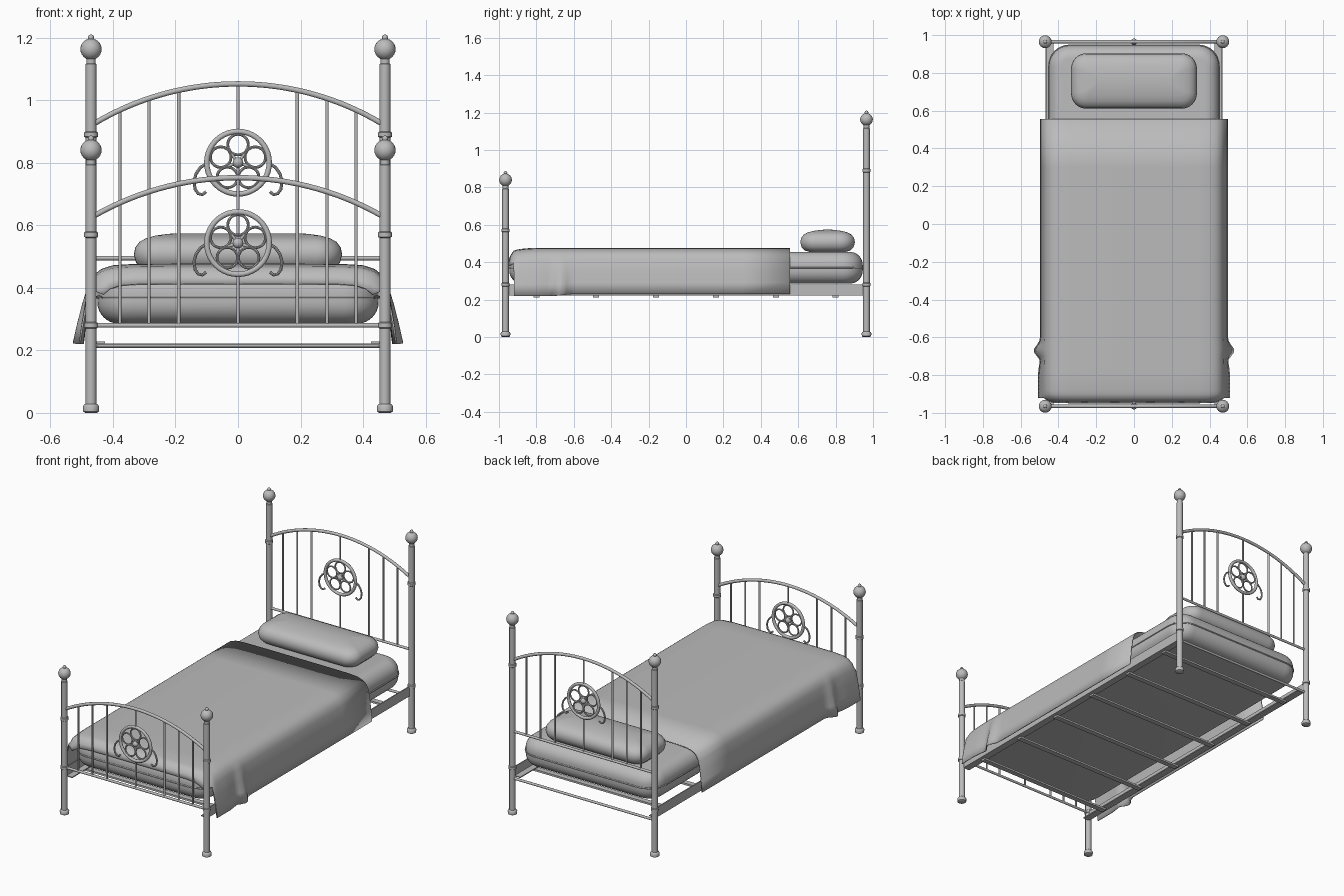
import bpy, bmesh, math
from mathutils import Vector

if "Cube" in bpy.data.objects:
    bpy.data.objects.remove(bpy.data.objects["Cube"])

grey = bpy.data.materials.new("plain grey")
grey.diffuse_color = (0.5, 0.5, 0.5, 1)
grey.use_nodes = True
grey.node_tree.nodes["Principled BSDF"].inputs["Base Color"].default_value = grey.diffuse_color


def finish(name, bm, angle=40):
    bmesh.ops.recalc_face_normals(bm, faces=bm.faces)
    me = bpy.data.meshes.new(name)
    bm.to_mesh(me)
    bm.free()
    ob = bpy.data.objects.new(name, me)
    bpy.context.collection.objects.link(ob)
    me.materials.append(grey)
    bpy.ops.object.select_all(action='DESELECT')
    ob.select_set(True)
    bpy.context.view_layer.objects.active = ob
    bpy.ops.object.shade_smooth_by_angle(angle=math.radians(angle))
    return ob


def loft(bm, rings, closed=True, caps=True):
    rows = [[bm.verts.new(p) for p in r] for r in rings]
    for a, b in zip(rows, rows[1:]):
        n = len(a)
        for i in range(n if closed else n - 1):
            j = (i + 1) % n
            bm.faces.new((a[i], a[j], b[j], b[i]))
    if caps:
        bm.faces.new(rows[0])
        bm.faces.new(rows[-1])
    return rows


def tube(bm, pts, r, sides=10, cyclic=False):
    pts = [Vector(p) for p in pts]
    n = len(pts)
    rings = []
    for i, p in enumerate(pts):
        if cyclic:
            t = pts[(i + 1) % n] - pts[i - 1]
        else:
            t = pts[min(i + 1, n - 1)] - pts[max(i - 1, 0)]
        t.normalize()
        u = Vector((0, 1, 0)) if abs(t.y) < 0.9 else Vector((0, 0, 1))
        v = t.cross(u).normalized()
        u = v.cross(t)
        rings.append([p + r * (math.cos(a) * u + math.sin(a) * v)
                      for a in (2 * math.pi * k / sides for k in range(sides))])
    if cyclic:
        rings.append(rings[0])
    loft(bm, rings, caps=not cyclic)
    if cyclic:
        bmesh.ops.remove_doubles(bm, verts=bm.verts, dist=1e-5)


def circle(cx, y, cz, r, n=40):
    return [(cx + r * math.cos(2 * math.pi * k / n), y, cz + r * math.sin(2 * math.pi * k / n))
            for k in range(n)]


def outline(hx, hy, r, z, cy=0, n=8):
    pts = []
    for q, (sx, sy) in enumerate(((1, 1), (-1, 1), (-1, -1), (1, -1))):
        for k in range(n + 1):
            a = math.pi / 2 * (q + k / n)
            pts.append((sx * (hx - r) + r * math.cos(a), cy + sy * (hy - r) + r * math.sin(a), z))
    return pts


def box(bm, lo, hi):
    loft(bm, [[(lo[0], lo[1], z), (hi[0], lo[1], z), (hi[0], hi[1], z), (lo[0], hi[1], z)]
              for z in (lo[2], hi[2])])


# Turned posts with foot, collars, ball and small finial
def post(name, x, y, ball_z, collars):
    R, B = 0.0175, 0.034
    prof = [(0.018, 0), (0.025, 0.004), (0.026, 0.02), (0.022, 0.027), (R, 0.029)]
    for c in collars:
        prof += [(R, c - 0.01), (0.022, c - 0.007), (0.022, c + 0.007), (R, c + 0.01)]
    prof += [(R, ball_z - 0.048), (0.015, ball_z - 0.046), (0.015, ball_z - 0.031)]
    prof += [(B * math.cos(a), ball_z + B * math.sin(a))
             for a in (math.radians(d) for d in range(-60, 76, 15))]
    prof += [(0.01 * math.cos(a), ball_z + 0.037 + 0.01 * math.sin(a))
             for a in (math.radians(d) for d in (-25, 0, 30, 60, 85))]
    bm = bmesh.new()
    loft(bm, [[(x + r * math.cos(2 * math.pi * k / 24), y + r * math.sin(2 * math.pi * k / 24), z)
               for k in range(24)] for r, z in prof])
    finish(name, bm)


# Arched end panel: arch, spindles, rails and rosette
def end_panel(name, y, edge_z, apex_z, rails, base_z, hub_z):
    half = 0.46
    sag = apex_z - edge_z
    rad = (half ** 2 + sag ** 2) / (2 * sag)

    def arch(x):
        return apex_z - rad + math.sqrt(rad ** 2 - x ** 2)

    bm = bmesh.new()
    tube(bm, [(half * k / 20, y, arch(half * k / 20)) for k in range(-20, 21)], 0.009)
    finish(name + "_arch", bm)

    bm = bmesh.new()
    for z in rails:
        tube(bm, [(-0.465, y, z), (0.465, y, z)], 0.0075)
    finish(name + "_rails", bm)

    bm = bmesh.new()
    for x, r in ((0.19, 0.006), (0.285, 0.005), (0.378, 0.005)):
        for s in (-1, 1):
            tube(bm, [(s * x, y, base_z), (s * x, y, arch(x))], r)
    tube(bm, [(0, y, base_z), (0, y, hub_z - 0.1)], 0.005)
    tube(bm, [(0, y, hub_z + 0.1), (0, y, apex_z)], 0.005)
    finish(name + "_spindles", bm)

    bm = bmesh.new()
    tube(bm, circle(0, y, hub_z, 0.1), 0.009, cyclic=True)
    finish(name + "_rosette_ring", bm)

    bm = bmesh.new()
    for k in range(5):
        a = math.radians(90 + 72 * k)
        tube(bm, circle(0.058 * math.cos(a), y, hub_z + 0.058 * math.sin(a), 0.033, 20),
             0.0045, 8, cyclic=True)
    finish(name + "_rosette_petals", bm)

    bm = bmesh.new()
    bmesh.ops.create_uvsphere(bm, u_segments=16, v_segments=10, radius=0.017)
    bmesh.ops.translate(bm, verts=bm.verts, vec=(0, y, hub_z))
    for k in range(5):
        a = math.radians(54 + 72 * k)
        c, s = math.cos(a), math.sin(a)
        tube(bm, [(0, y, hub_z), (0.034 * c, y, hub_z + 0.034 * s)], 0.005)
    finish(name + "_rosette_hub", bm)

    hook = [(0.104, -0.005), (0.12, -0.015), (0.134, -0.035), (0.141, -0.06), (0.137, -0.085),
            (0.127, -0.099), (0.114, -0.102), (0.102, -0.093)]
    bm = bmesh.new()
    for s in (-1, 1):
        tube(bm, [(s * x, y, hub_z + z) for x, z in hook], 0.005, 8)
    finish(name + "_scrolls", bm)


for side, s in (("left", -1), ("right", 1)):
    post("head_post_" + side, s * 0.47, 0.965, 1.163, (0.28, 0.89))
    post("foot_post_" + side, s * 0.47, -0.965, 0.84, (0.28, 0.57))
end_panel("headboard", 0.965, 0.925, 1.052, (0.495, 0.215), 0.495, 0.80)
end_panel("footboard", -0.965, 0.63, 0.752, (0.28,), 0.28, 0.543)

# Angle-iron side rails and cross slats
bm = bmesh.new()
for s in (-1, 1):
    a, b, c = sorted((s * 0.462, s * 0.468)), sorted((s * 0.425, s * 0.468)), 0.955
    box(bm, (a[0], -c, 0.226), (a[1], c, 0.28))
    box(bm, (b[0], -c, 0.222), (b[1], c, 0.228))
finish("side_rails", bm)
bm = bmesh.new()
for k in range(6):
    y = -0.8 + 0.32 * k
    box(bm, (-0.45, y - 0.016, 0.21), (0.45, y + 0.016, 0.221))
finish("slats", bm)

# Mattress with edge piping
E = 0.07
prof = [(E * (1 - math.cos(a)), 0.355 - E * math.sin(a))
        for a in (math.pi / 2 * k / 8 for k in range(8, -1, -1))]
prof += [(E * (1 - math.cos(a)), 0.385 + E * math.sin(a))
         for a in (math.pi / 2 * k / 8 for k in range(9))]
bm = bmesh.new()
loft(bm, [outline(0.45 - i, 0.945 - i, 0.11 - i, z) for i, z in prof])
finish("mattress", bm)
bm = bmesh.new()
tube(bm, outline(0.45, 0.945, 0.11, 0.37), 0.005, 6, cyclic=True)
finish("mattress_piping", bm)

# Pillow
prof = [(0.06, 0.452), (0.025, 0.462), (0.007, 0.48), (0, 0.505), (0.004, 0.528),
        (0.018, 0.547), (0.04, 0.559), (0.07, 0.567), (0.105, 0.572), (0.13, 0.574)]
bm = bmesh.new()
loft(bm, [outline(0.333 - i, 0.146 - i, max(0.08 - i * 0.8, 0.012), z, 0.757) for i, z in prof])
finish("pillow", bm)

# Draped blanket with a flared fold near the foot
half = [(0, 0.474), (0.2, 0.474), (0.34, 0.473), (0.4, 0.469), (0.435, 0.458), (0.458, 0.44),
        (0.472, 0.41), (0.482, 0.35), (0.489, 0.29), (0.494, 0.23)]
section = [(-x, z) for x, z in half[:0:-1]] + half
ys = [0.555, 0.3, 0, -0.3, -0.52] + [-0.58 - 0.02 * k for k in range(17)] + [-0.92, -0.935, -0.945]
rows = []
for y in ys:
    row = []
    for x, z in section:
        hang = max(0, (0.44 - z) / 0.21)
        flare = 0.034 * math.exp(-((y + 0.67) / 0.035) ** 2) - 0.012 * max(0, min(1, (-0.7 - y) / 0.1))
        droop = max(0, (-0.78 - y) / 0.14)
        px = x + math.copysign(flare * hang, x)
        pz = z - 0.012 * droop ** 2 * (1 - min(hang, 1))
        pz -= 0.01 * min(hang, 1) * max(0, min(1, (-0.6 - y) / 0.1))
        py = y
        if y < -0.91:
            t = (-0.91 - y) / 0.035
            if hang > 0:
                py = -0.91 + 0.3 * (y + 0.91)
            else:
                pz -= 0.045 * t ** 2
                px *= 1 - 0.06 * t
        row.append((px, py, pz))
    rows.append(row)
bm = bmesh.new()
loft(bm, rows, closed=False, caps=False)
blanket = finish("blanket", bm, 60)
mod = blanket.modifiers.new("thickness", 'SOLIDIFY')
mod.thickness = 0.006
mod.offset = 0
